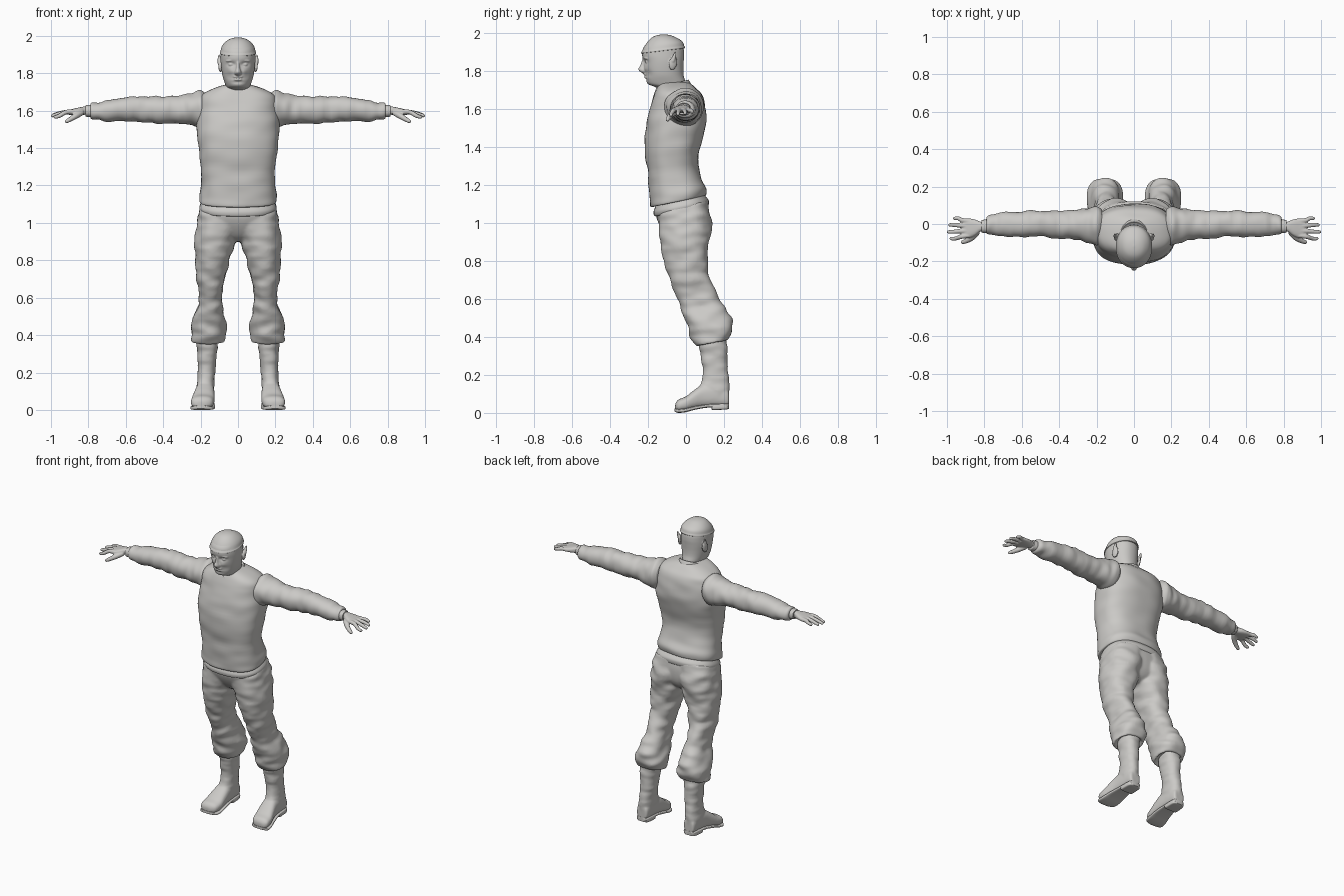
import bpy, bmesh, math
from mathutils import Vector, Matrix, noise

grey = bpy.data.materials.new("light grey")
grey.diffuse_color = (0.6, 0.59, 0.57, 1)


def spline(rows, steps):
    """Catmull-Rom through the rows."""
    out, n = [], len(rows)
    for i in range(n - 1):
        p = [rows[max(0, min(n - 1, i + k))] for k in (-1, 0, 1, 2)]
        for s in range(steps):
            t = s / steps
            out.append([0.5 * (2 * b + (c - a) * t + (2 * a - 5 * b + 4 * c - d) * t * t
                               + (3 * b - a - 3 * c + d) * t ** 3) for a, b, c, d in zip(*p)])
    return out + [list(rows[-1])]


def skin(bm, rings):
    vs = [[bm.verts.new(p) for p in r] for r in rings]
    n = len(vs[0])
    for a, b in zip(vs, vs[1:]):
        for i in range(n):
            bm.faces.new((a[i], a[(i + 1) % n], b[(i + 1) % n], b[i]))
    bm.faces.new(vs[0][::-1])
    bm.faces.new(vs[-1])


def loft(bm, rows, axis='z', steps=5, n=40, power=2.3, fold=0.0, freq=14, sculpt=None):
    """Rows: position, a0, a1, b0, b1, [tilt]; superellipse sections along an axis."""
    rings = []
    for t, a0, a1, b0, b1, tilt in spline([(*r, 0)[:6] for r in rows], steps):
        ring = []
        for i in range(n):
            c, s = math.cos(math.tau * i / n), math.sin(math.tau * i / n)
            u = math.copysign(abs(c) ** (2 / power), c) * (a1 - a0) / 2
            v = math.copysign(abs(s) ** (2 / power), s) * (b1 - b0) / 2
            tt = t + tilt * v
            def place(k):
                a, b = (a0 + a1) / 2 + u * k, (b0 + b1) / 2 + v * k
                return Vector({'z': (a, b, tt), 'x': (tt, a, b), 'y': (a, tt, b)}[axis])
            p = place(1)
            if fold:   # cloth folds, tighter along the limb than around it
                q = p * freq * 0.6
                q['xyz'.index(axis)] *= 2.2
                p = place(1 + fold * noise.noise(q) / max(0.03, math.hypot(u, v)))
            ring.append(sculpt(p) if sculpt else p)
        rings.append(ring)
    skin(bm, rings)


def sym(rows):
    """Rows with a half width instead of a0, a1."""
    return [(r[0], -r[1], *r[1:]) for r in rows]


def tube(bm, pts, n=12, steps=4):
    """Round limb through (x, y, z, radius) points."""
    pts = spline(pts, steps)
    rings = []
    for i, p in enumerate(pts):
        d = Vector(pts[min(i + 1, len(pts) - 1)][:3]) - Vector(pts[max(i - 1, 0)][:3])
        q = d.to_track_quat('Z', 'Y')
        rings.append([Vector(p[:3]) + q @ Vector((math.cos(math.tau * k / n) * p[3],
                      math.sin(math.tau * k / n) * p[3], 0)) for k in range(n)])
    skin(bm, rings)


def blob(bm, loc, size, rot=(0, 0, 0)):
    m = Matrix.Translation(loc)
    for ang, ax in zip(rot, 'XYZ'):
        m = m @ Matrix.Rotation(ang, 4, ax)
    bmesh.ops.create_uvsphere(bm, u_segments=20, v_segments=12, radius=1,
                              matrix=m @ Matrix.Diagonal((*size, 1)))


def finish(bm, name, mirror=False, voxel=0, smooth=2):
    bmesh.ops.recalc_face_normals(bm, faces=bm.faces)
    me = bpy.data.meshes.new(name)
    bm.to_mesh(me)
    bm.free()
    me.materials.append(grey)
    for p in me.polygons:
        p.use_smooth = True
    me.set_sharp_from_angle(angle=math.radians(50))
    ob = bpy.data.objects.new(name, me)
    bpy.context.collection.objects.link(ob)
    if mirror:
        ob.modifiers.new("mirror", 'MIRROR').use_mirror_merge = False
    if voxel:
        r = ob.modifiers.new("fuse", 'REMESH')
        r.mode, r.voxel_size, r.use_smooth_shade = 'VOXEL', voxel, True
        s = ob.modifiers.new("soften", 'SMOOTH')
        s.factor, s.iterations = 0.5, smooth


# Sweater body
bm = bmesh.new()
loft(bm, sym([(1.116, .18, -.165, .085, .21), (1.112, .198, -.18, .098, .21), (1.122, .206, -.188, .105, .21),
              (1.155, .207, -.19, .105, .2), (1.21, .197, -.195, .08, .17), (1.30, .198, -.203, .063, .1),
              (1.40, .212, -.215, .078, .05), (1.50, .221, -.211, .102, 0), (1.58, .215, -.195, .106, 0),
              (1.64, .208, -.181, .097, 0), (1.68, .198, -.165, .082, 0), (1.707, .16, -.155, .055, 0),
              (1.73, .10, -.145, .03, 0), (1.74, .06, -.13, .01, 0)]), n=64, power=2.5, fold=.007, freq=12)
finish(bm, "sweater_body")

# Collar
bm = bmesh.new()
loft(bm, sym([(1.675, .092, -.17, .03, .3), (1.69, .093, -.172, .03, .3), (1.715, .082, -.163, .02, .3),
              (1.728, .076, -.158, .012, .3), (1.724, .068, -.15, .006, .3)]), power=2)
finish(bm, "collar")

# Belt
bm = bmesh.new()
loft(bm, sym([(1.06, .19, -.155, .105, .19), (1.063, .2, -.166, .117, .19), (1.08, .206, -.171, .121, .19),
              (1.096, .203, -.168, .117, .19), (1.12, .19, -.155, .10, .19)]), n=56, power=2.4)
finish(bm, "belt")

# Sleeves
bm = bmesh.new()
loft(bm, [(.17, -.09, .075, 1.54, 1.69), (.195, -.112, .09, 1.513, 1.704), (.22, -.108, .09, 1.513, 1.703),
          (.26, -.095, .082, 1.523, 1.693), (.32, -.082, .074, 1.531, 1.68), (.40, -.075, .072, 1.531, 1.675),
          (.50, -.068, .07, 1.535, 1.677), (.60, -.068, .068, 1.54, 1.67), (.70, -.065, .063, 1.543, 1.656),
          (.755, -.058, .05, 1.552, 1.645), (.785, -.052, .034, 1.56, 1.636), (.79, -.04, .02, 1.57, 1.62)],
     'x', n=40, power=2.1, fold=.009, freq=18)
loft(bm, [(.775, -.045, .02, 1.57, 1.625), (.785, -.048, .025, 1.565, 1.63), (.808, -.047, .022, 1.567, 1.629),
          (.815, -.045, .02, 1.57, 1.627), (.816, -.038, .012, 1.575, 1.62)], 'x', n=32)
finish(bm, "sleeves", mirror=True)

# Hands
bm = bmesh.new()
loft(bm, [(.79, -.035, .012, 1.58, 1.618), (.82, -.04, .012, 1.578, 1.622), (.85, -.062, .024, 1.577, 1.617),
          (.88, -.074, .03, 1.577, 1.61), (.905, -.074, .03, 1.578, 1.604), (.913, -.066, .024, 1.583, 1.6)],
     'x', n=28, power=2.6)
for y0, y1, tip, z in ((-.062, -.078, .985, 1.563), (-.036, -.042, 1.0, 1.57),
                       (-.01, -.005, .993, 1.575), (.016, .03, .967, 1.58)):
    tube(bm, [(.88, y0, 1.594, .013), (.92, y0 * .7 + y1 * .3, 1.592, .0125),
              (tip - .03, y1, z + .009, .011), (tip - .006, y1, z + .002, .009), (tip, y1, z, .004)])
tube(bm, [(.835, -.04, 1.59, .016), (.865, -.072, 1.573, .016), (.895, -.09, 1.555, .013),
          (.918, -.098, 1.542, .010), (.924, -.1, 1.538, .004)])
finish(bm, "hands", mirror=True, voxel=.0045, smooth=2)

# Trousers
bm = bmesh.new()
loft(bm, [(.385, .085, .225, .075, .205, .2), (.366, .078, .237, .063, .214, .2), (.372, .066, .248, .048, .228, .2),
          (.405, .059, .254, .034, .241, .2), (.44, .06, .251, .02, .243, .2), (.50, .068, .238, -.002, .229, .15),
          (.55, .079, .221, -.026, .198, .1), (.60, .086, .209, -.048, .173), (.65, .079, .213, -.068, .148),
          (.70, .068, .221, -.083, .13), (.80, .045, .23, -.113, .116), (.90, .012, .232, -.131, .123),
          (.97, -.01, .226, -.142, .13), (1.04, -.02, .212, -.15, .126, .1), (1.09, -.02, .2, -.15, .11, .2)],
     n=44, power=2.2, fold=.014, freq=17)
loft(bm, sym([(.90, .04, -.06, .05), (.93, .10, -.10, .09), (.98, .18, -.135, .115),
              (1.04, .208, -.155, .12, .1), (1.09, .203, -.16, .11, .2)]), n=44, power=2.4)
finish(bm, "trousers", mirror=True, voxel=.008, smooth=3)

# Boots
bm = bmesh.new()
loft(bm, [(.05, .135, .212, .09, .222), (.12, .127, .222, .066, .229), (.2, .123, .214, .09, .222),
          (.3, .113, .217, .078, .218), (.34, .107, .222, .07, .217), (.40, .107, .222, .07, .212)],
     n=32, fold=.006, freq=22)
loft(bm, [(.226, .155, .198, .05, .09), (.218, .137, .214, .03, .13), (.16, .13, .221, .03, .16),
          (.09, .126, .228, .026, .15), (.04, .125, .24, .018, .118), (0, .126, .25, .009, .087),
          (-.035, .135, .251, .007, .073), (-.05, .152, .24, .01, .06), (-.057, .175, .222, .018, .045)],
     'y', n=32, power=2.5)
finish(bm, "boots", mirror=True, voxel=.006, smooth=3)

# Boot soles and heels
bm = bmesh.new()
loft(bm, [(.226, .15, .2, .03, .05), (.21, .133, .218, .03, .05), (.12, .13, .225, .028, .046),
          (.05, .124, .24, .017, .036), (0, .123, .252, .004, .024), (-.035, .13, .255, 0, .02),
          (-.052, .15, .244, .003, .022), (-.06, .175, .222, .007, .024)], 'y', n=32, power=4)
loft(bm, [(.226, .152, .198, .022, .045), (.21, .133, .218, .018, .045), (.145, .13, .223, .015, .045),
          (.135, .135, .218, .018, .045)], 'y', n=32, power=5)
finish(bm, "soles", mirror=True)


# Head with eye sockets, cheeks and a mouth line pressed into the face
def face(p):
    if p.y < -.12:
        for x, z, w, h, d in ((.036, 1.848, .02, .012, .012), (.05, 1.785, .02, .02, .005), (0, 1.774, .03, .004, .005),
                              (0, 1.752, .03, .006, .005), (.034, 1.81, .016, .012, -.004)):
            p.y += d * math.exp(-((abs(p.x) - x) / w) ** 2 - ((p.z - z) / h) ** 2)
    return p


bm = bmesh.new()
loft(bm, sym([(1.64, .064, -.135, .02), (1.70, .064, -.148, .003), (1.716, .062, -.165, 0), (1.728, .064, -.197, -.002),
              (1.745, .07, -.209, -.004), (1.775, .08, -.215, -.012), (1.81, .087, -.219, -.014),
              (1.85, .092, -.224, -.012), (1.885, .093, -.231, -.01), (1.92, .091, -.225, -.014),
              (1.95, .08, -.2, -.035), (1.97, .055, -.17, -.06), (1.98, .02, -.13, -.1)]),
     n=72, steps=8, power=2.15, sculpt=face)
loft(bm, sym([(1.785, .008, -.225, -.19), (1.795, .019, -.241, -.19), (1.808, .018, -.251, -.19),
              (1.83, .011, -.241, -.19), (1.86, .009, -.23, -.19), (1.87, .008, -.225, -.19)]), n=20, power=2)
for s in (-1, 1):
    blob(bm, (s * .037, -.203, 1.847), (.015, .012, .009))                       # eye
    blob(bm, (s * .04, -.209, 1.868), (.026, .012, .007), (0, s * .12, s * .3))  # brow
    blob(bm, (s * .094, -.068, 1.84), (.010, .022, .036), (-.2, 0, s * .3))      # ear
    tube(bm, [(s * .096, -.07, 1.85, .013), (s * .1, -.06, 1.88, .009), (s * .101, -.054, 1.9, .003)])
blob(bm, (0, -.212, 1.781), (.026, .01, .006))
blob(bm, (0, -.21, 1.766), (.023, .01, .006))
finish(bm, "head", voxel=.004, smooth=2)

# Skull cap with a rolled edge
bm = bmesh.new()
loft(bm, sym([(1.908, .085, -.22, -.02, .12), (1.905, .096, -.235, -.007, .12), (1.912, .097, -.235, -.006, .12),
              (1.918, .094, -.231, -.009, .12), (1.94, .088, -.218, -.016, .1), (1.96, .075, -.2, -.032, .05),
              (1.978, .054, -.175, -.058), (1.988, .03, -.15, -.085), (1.992, .003, -.122, -.115)]),
     n=48, steps=4, power=2.1)
finish(bm, "skull_cap")
